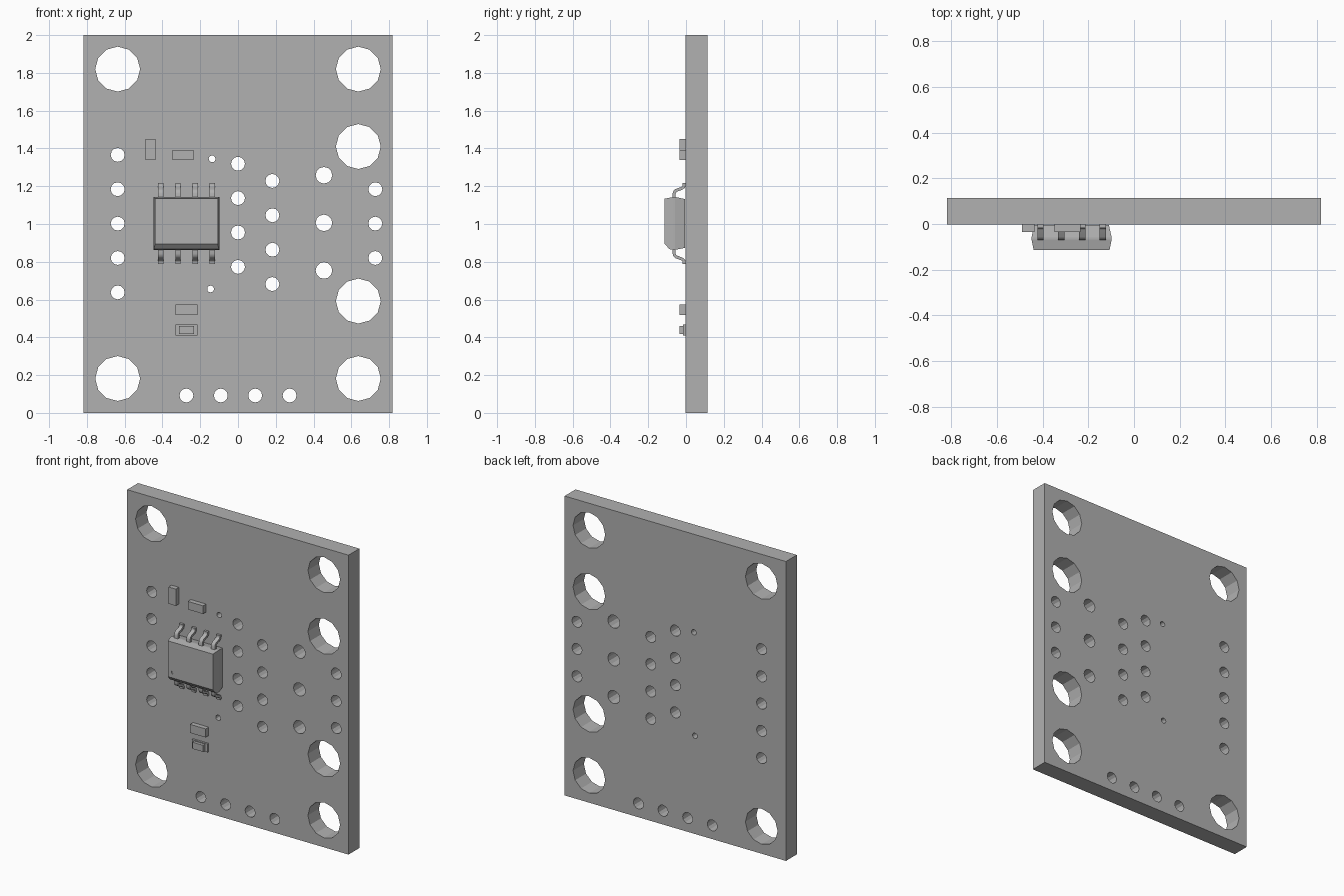
import bpy, bmesh, math
from mathutils import Matrix, Vector

if "Cube" in bpy.data.objects:
    bpy.data.objects.remove(bpy.data.objects["Cube"])

FRONT = -0.002   # y of the board's front face
BACK = 0.113

# One dark grey for every part
GREY = bpy.data.materials.new("dark_grey")
GREY.diffuse_color = (0.437, 0.437, 0.437, 1)
GREY.use_nodes = True
GREY.node_tree.nodes["Principled BSDF"].inputs["Base Color"].default_value = GREY.diffuse_color


def finish(name, bm):
    bmesh.ops.recalc_face_normals(bm, faces=bm.faces[:])
    mesh = bpy.data.meshes.new(name)
    bm.to_mesh(mesh)
    bm.free()
    mesh.materials.append(GREY)
    ob = bpy.data.objects.new(name, mesh)
    bpy.context.collection.objects.link(ob)
    return ob


def add_box(bm, x0, x1, y0, y1, z0, z1):
    m = Matrix.Translation(((x0 + x1) / 2, (y0 + y1) / 2, (z0 + z1) / 2))
    m = m @ Matrix.Diagonal((x1 - x0, y1 - y0, z1 - z0, 1))
    bmesh.ops.create_cube(bm, size=1, matrix=m)


def add_rod(bm, x, z, r, y0, y1, sides=12):
    m = Matrix.Translation((x, (y0 + y1) / 2, z)) @ Matrix.Rotation(math.pi / 2, 4, 'X')
    bmesh.ops.create_cone(bm, cap_ends=True, segments=sides, radius1=r, radius2=r,
                          depth=abs(y1 - y0), matrix=m)


def cut(ob, cutter):
    mod = ob.modifiers.new("cut", 'BOOLEAN')
    mod.operation = 'DIFFERENCE'
    mod.solver = 'EXACT'
    mod.object = cutter
    bpy.context.view_layer.objects.active = ob
    bpy.ops.object.modifier_apply(modifier=mod.name)
    bpy.data.objects.remove(cutter)


def box(name, *dims):
    bm = bmesh.new()
    add_box(bm, *dims)
    return finish(name, bm)


# Board with mounting holes, pin holes and vias
board = box("circuit_board", -0.818, 0.818, FRONT, BACK, 0, 2)
holes = [(x, z, 0.119) for x in (-0.637, 0.637) for z in (0.182, 1.82)]
holes += [(0.637, z, 0.119) for z in (0.592, 1.410)]
columns = [(-0.637, 0.638, 5, 0.182, 0.037), (0, 0.773, 4, 0.182, 0.037),
           (0.182, 0.682, 4, 0.182, 0.037), (0.455, 0.754, 3, 0.252, 0.044),
           (0.727, 0.82, 3, 0.182, 0.037)]
for x, z, n, step, r in columns:
    holes += [(x, z + i * step, r) for i in range(n)]
holes += [(-0.273 + i * 0.182, 0.092, 0.037) for i in range(4)]
holes += [(-0.137, 1.345, 0.018), (-0.145, 0.656, 0.018)]
bm = bmesh.new()
for x, z, r in holes:
    add_rod(bm, x, z, r, -0.1, 0.2)
cut(board, finish("hole_cutter", bm))

# Chip body: stacked rectangles, widest at the middle, bevelled lower front edge
CX, CZ = -0.273, 1.002
bm = bmesh.new()
rings = []
for y, hw, top, bottom in [(-0.004, 0.163, 1.132, 0.874), (-0.058, 0.175, 1.143, 0.863),
                           (-0.068, 0.175, 1.143, 0.863), (-0.088, 0.171, 1.139, 0.867),
                           (-0.113, 0.166, 1.134, 0.895)]:
    rings.append([bm.verts.new((CX + sx * hw, y, z)) for sx, z in
                  ((-1, bottom), (1, bottom), (1, top), (-1, top))])
for a, b in zip(rings, rings[1:]):
    for i in range(4):
        j = (i + 1) % 4
        bm.faces.new((a[i], a[j], b[j], b[i]))
bm.faces.new(rings[0])
bm.faces.new(rings[-1])
chip = finish("chip_body", bm)
bm = bmesh.new()
add_rod(bm, -0.402, 0.932, 0.011, -0.13, -0.109, 16)
cut(chip, finish("dimple_cutter", bm))

# Chip legs: bent strips (y, z offset from chip centre), mirrored top and bottom
path = [Vector(p) for p in ((-0.063, 0.13), (-0.063, 0.158), (-0.060, 0.169), (-0.052, 0.176),
                            (-0.022, 0.187), (-0.013, 0.194), (-0.010, 0.203), (-0.010, 0.215))]
inner, outer = [], []
for i, p in enumerate(path):
    d1 = (p - path[max(i - 1, 0)]).normalized()
    d2 = (path[min(i + 1, len(path) - 1)] - p).normalized()
    t = (d1 + d2).normalized()
    n = Vector((-t.y, t.x)) * 0.008
    inner.append(p - n)
    outer.append(p + n)
bm = bmesh.new()
for k in range(4):
    x = -0.409 + k * 0.091
    for side in (1, -1):
        quads = [[bm.verts.new((x + dx, q.x, CZ + side * q.y)) for dx, q in
                  ((-0.014, a), (0.014, a), (0.014, b), (-0.014, b))]
                 for a, b in zip(inner, outer)]
        for a, b in zip(quads, quads[1:]):
            for i in range(4):
                j = (i + 1) % 4
                bm.faces.new((a[i], a[j], b[j], b[i]))
        bm.faces.new(quads[0])
        bm.faces.new(quads[-1])
legs = finish("chip_legs", bm)
bpy.ops.object.select_all(action='DESELECT')
legs.select_set(True)
bpy.context.view_layer.objects.active = legs
bpy.ops.object.shade_smooth_by_angle(angle=math.radians(40))

# Small surface-mounted parts
box("upright_capacitor", -0.490, -0.436, -0.034, FRONT, 1.338, 1.450)
box("upper_resistor", -0.347, -0.235, -0.034, FRONT, 1.338, 1.392)
box("lower_resistor", -0.331, -0.215, -0.034, FRONT, 0.518, 0.575)

# Indicator light: thin base with a raised lens
box("light_base", -0.331, -0.215, -0.015, FRONT, 0.411, 0.467)
box("light_lens", -0.313, -0.233, -0.035, -0.012, 0.417, 0.461)
